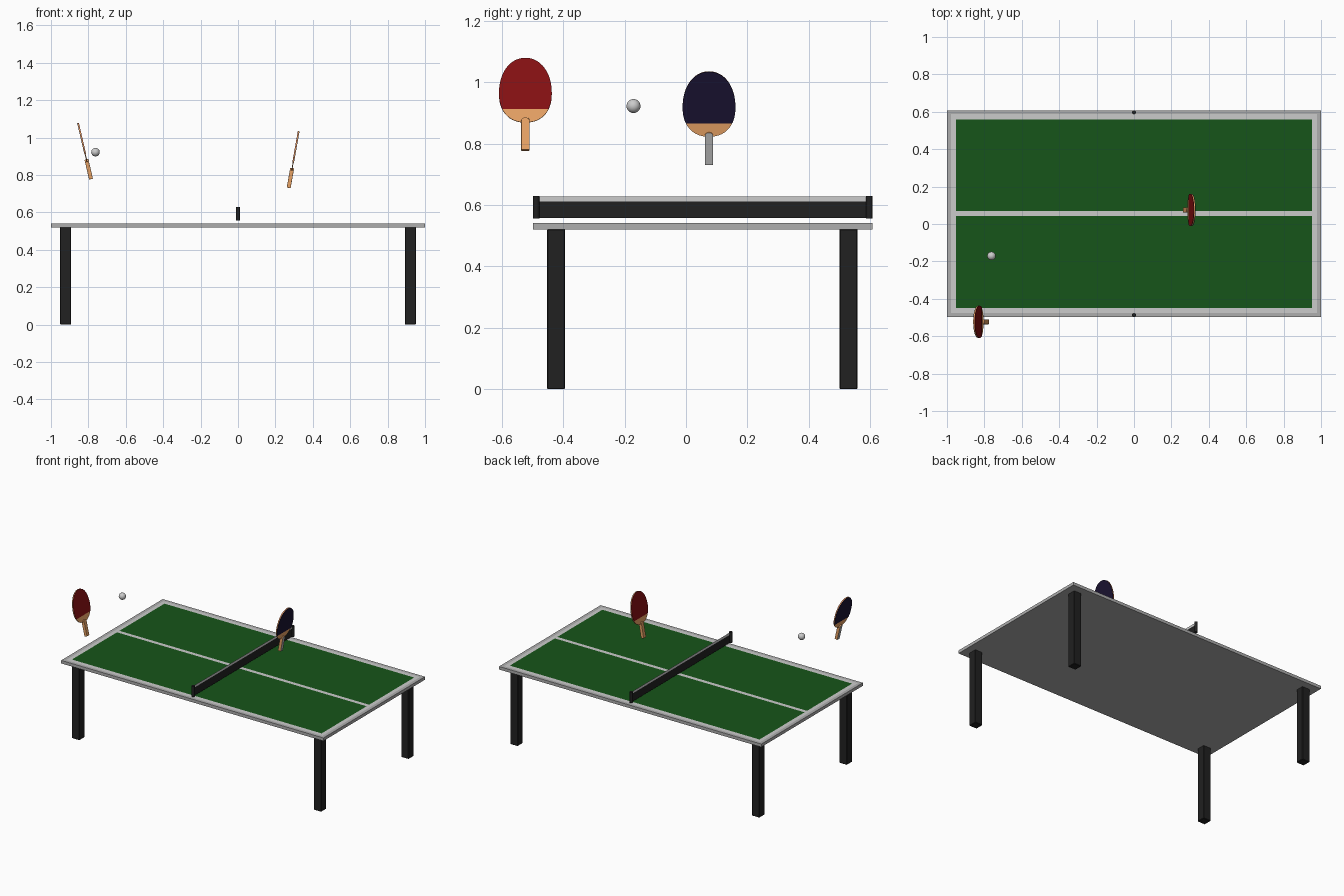
import bpy, bmesh, math
from mathutils import Matrix, Vector

if "Cube" in bpy.data.objects:
    bpy.data.objects.remove(bpy.data.objects["Cube"])


def material(name, r, g, b):
    m = bpy.data.materials.new(name)
    m.diffuse_color = (r, g, b, 1)
    m.use_nodes = True
    m.node_tree.nodes["Principled BSDF"].inputs["Base Color"].default_value = m.diffuse_color
    return m


GREEN = material("green", .008, .09, .01)
WHITE = material("white", .8, .8, .8)
RIM = material("rim_grey", .42, .42, .42)
BLACK = material("black", .015, .015, .015)
RED = material("red", .24, .005, .006)
NAVY = material("navy", .01, .006, .03)
WOOD = material("wood", .8, .36, .13)
YC = .055  # table centre line


def make(name, bm, *mats):
    bmesh.ops.recalc_face_normals(bm, faces=bm.faces)
    me = bpy.data.meshes.new(name)
    bm.to_mesh(me)
    bm.free()
    for m in mats:
        me.materials.append(m)
    ob = bpy.data.objects.new(name, me)
    bpy.context.collection.objects.link(ob)
    return ob


def bevel(ob, width, segments=1):
    mod = ob.modifiers.new("bevel", 'BEVEL')
    mod.width, mod.segments = width, segments


def box(name, size, loc, mat):
    bm = bmesh.new()
    bmesh.ops.create_cube(bm, size=1, matrix=Matrix.Translation(loc) @ Matrix.Diagonal((*size, 1)))
    return make(name, bm, mat)


# Table top: grid of coloured cells, thickened downwards
xs = [-1, -.978, -.952, .952, .978, 1]
ys = [YC + d for d in (-.553, -.532, -.504, -.0135, .0135, .504, .532, .553)]
bm = bmesh.new()
grid = [[bm.verts.new((x, y, .541)) for y in ys] for x in xs]
for i in range(len(xs) - 1):
    for j in range(len(ys) - 1):
        f = bm.faces.new((grid[i][j], grid[i + 1][j], grid[i + 1][j + 1], grid[i][j + 1]))
        edge = i in (0, 4) or j in (0, 6)
        f.material_index = 2 if edge else 0 if i == 2 and j in (2, 4) else 1
top = make("table_top", bm, GREEN, WHITE, RIM)
if top.data.polygons[0].normal.z < 0:
    top.data.flip_normals()
mod = top.modifiers.new("thickness", 'SOLIDIFY')
mod.thickness, mod.offset = .021, -1
mod.material_offset = mod.material_offset_rim = 2

# Legs
for sx, side in ((-1, "left"), (1, "right")):
    for sy, end in ((-1, "front"), (1, "back")):
        leg = box(f"{end}_{side}_leg", (.058, .058, .522), (sx * .922, .053 + sy * .476, .261), BLACK)
        bevel(leg, .003)

# Net: thin sheet with a white tape, held by two round posts
bm = bmesh.new()
rows = [[bm.verts.new((0, YC + s * .542, z)) for s in (-1, 1)] for z in (.557, .612, .628)]
for k in range(2):
    f = bm.faces.new((rows[k][0], rows[k][1], rows[k + 1][1], rows[k + 1][0]))
    f.material_index = k
make("net", bm, BLACK, WHITE)
for s, end in ((-1, "front"), (1, "back")):
    bm = bmesh.new()
    bmesh.ops.create_cone(bm, cap_ends=True, segments=16, radius1=.0105, radius2=.0105, depth=.073,
                          matrix=Matrix.Translation((0, YC + s * .542, .593)))
    make(f"{end}_net_post", bm, BLACK)

# Ball
bm = bmesh.new()
bmesh.ops.create_uvsphere(bm, u_segments=32, v_segments=16, radius=.0228,
                          matrix=Matrix.Translation((-.762, -.171, .922)))
for f in bm.faces:
    f.smooth = True
make("ball", bm)


# Paddles: local z runs from handle end to blade tip, red faces +x
def blade_outline(n=64):
    pts = []
    for k in range(n):
        a = 2 * math.pi * k / n
        c, s = math.cos(a), math.sin(a)
        p, h = (2 / 2.1, .118) if s > 0 else (2 / 2.25, .097)
        pts.append((math.copysign(.086 * abs(c) ** p, c), .19 + math.copysign(h * abs(s) ** p, s)))
    return pts


def slab(name, pts, x0, x1, mat):
    bm = bmesh.new()
    face = bm.faces.new([bm.verts.new((x0, y, z)) for y, z in pts])
    ext = bmesh.ops.extrude_face_region(bm, geom=[face])
    verts = [v for v in ext["geom"] if isinstance(v, bmesh.types.BMVert)]
    bmesh.ops.translate(bm, verts=verts, vec=Vector((x1 - x0, 0, 0)))
    if not any(len(f.verts) == len(pts) and abs(f.calc_center_median().x - x0) < 1e-6 for f in bm.faces):
        bm.faces.new([v for v in bm.verts if v not in verts])
    return make(name, bm, mat)


def paddle(name, loc, tilt, turn):
    out = blade_outline()
    cut = .137
    upper = [p for p in out if p[1] > cut]
    right = min((p for p in upper if p[0] > 0), key=lambda p: p[1])
    left = min((p for p in upper if p[0] < 0), key=lambda p: p[1])
    k = upper.index(left) + 1
    rubber = upper[:k] + [(left[0] + .002, cut), (right[0] - .002, cut)] + upper[k:]
    w = .0135
    grip = [(-w, 0), (w, 0), (w, .098)]
    grip += [(w * math.cos(a), .098 + .01 * math.sin(a)) for a in [math.pi * i / 8 for i in range(1, 8)]]
    grip += [(-w, .098)]
    parts = [
        slab(name + "_blade", out, -.0025, .0025, WOOD),
        slab(name + "_red_rubber", rubber, .0025, .0045, RED),
        slab(name + "_dark_rubber", rubber, -.0045, -.0025, NAVY),
        slab(name + "_handle", grip, -.0105, .0105, WOOD),
    ]
    # grey back face of the handle
    handle = parts[3]
    handle.data.materials.append(RIM)
    for p in handle.data.polygons:
        if p.normal.x < -.9:
            p.material_index = 1
    bevel(handle, .002, 2)
    m = Matrix.Translation(loc) @ Matrix.Rotation(turn, 4, 'Z') @ Matrix.Rotation(-tilt, 4, 'Y')
    for ob in parts:
        ob.matrix_world = m


paddle("left_paddle", (-.786, -.523, .778), math.radians(13), 0)
paddle("right_paddle", (.271, .075, .731), math.radians(10), math.pi)
